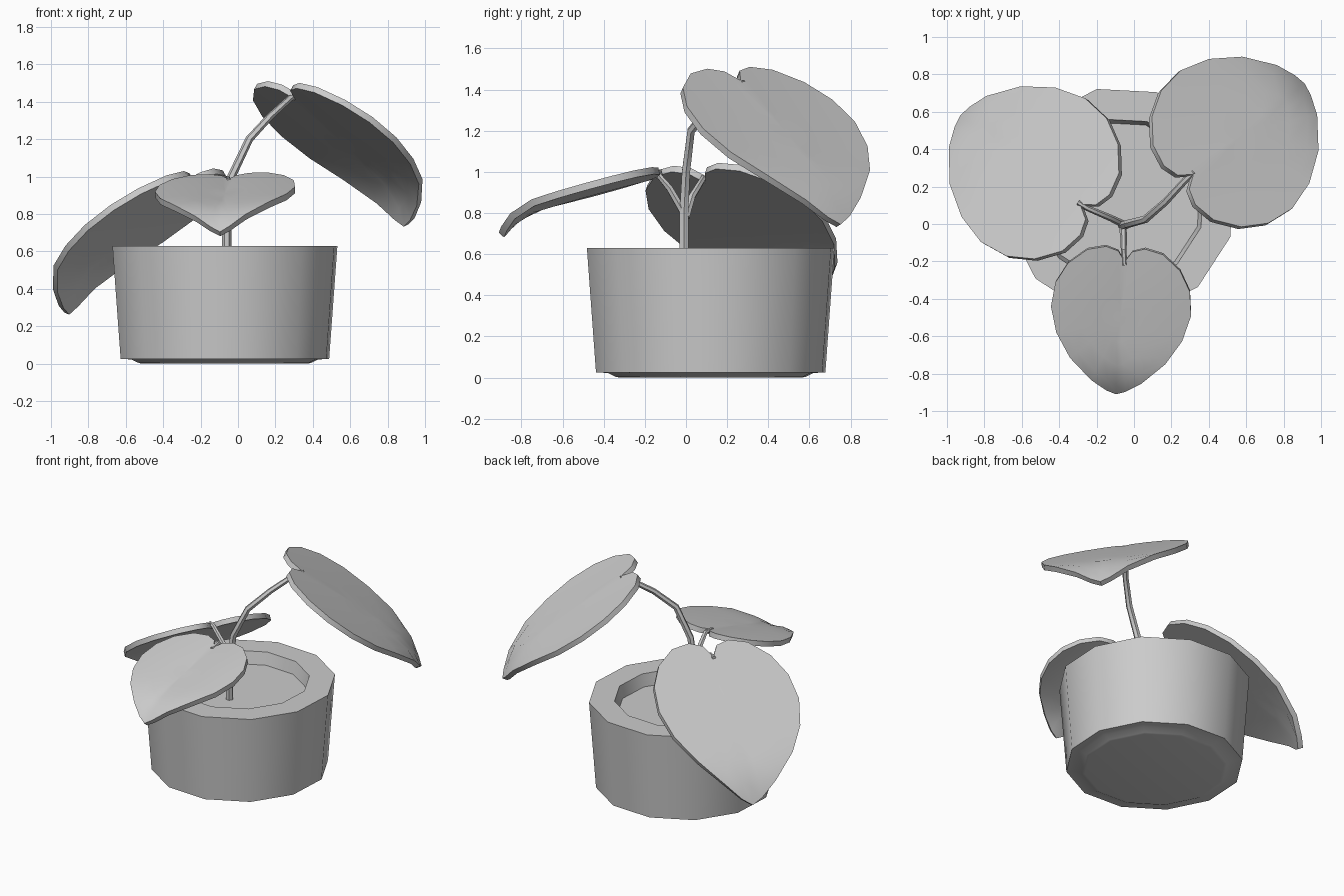
import bpy, bmesh, math
from mathutils import Vector

cube = bpy.data.objects.get("Cube")
if cube:
    bpy.data.objects.remove(cube, do_unlink=True)

# One plain grey for the whole plant
grey = bpy.data.materials.new("plain grey")
grey.use_nodes = True
grey.diffuse_color = (0.6, 0.6, 0.6, 1)
grey.node_tree.nodes["Principled BSDF"].inputs["Base Color"].default_value = (0.6, 0.6, 0.6, 1)


def activate(obj):
    bpy.ops.object.select_all(action='DESELECT')
    obj.select_set(True)
    bpy.context.view_layer.objects.active = obj


def mesh_object(name, bm, angle):
    bmesh.ops.recalc_face_normals(bm, faces=bm.faces)
    mesh = bpy.data.meshes.new(name)
    bm.to_mesh(mesh)
    bm.free()
    mesh.materials.append(grey)
    obj = bpy.data.objects.new(name, mesh)
    bpy.context.collection.objects.link(obj)
    activate(obj)
    bpy.ops.object.shade_smooth_by_angle(angle=math.radians(angle))
    return obj


def revolve(name, profile, centre, sides, turn):
    """Closed lathe of (radius, height) points, capped at both ends."""
    bm = bmesh.new()
    rings = []
    for r, z in profile:
        angles = [turn + math.tau * i / sides for i in range(sides)]
        rings.append([bm.verts.new((centre[0] + r * math.cos(a),
                                    centre[1] + r * math.sin(a), z)) for a in angles])
    for a, b in zip(rings, rings[1:]):
        for i in range(sides):
            j = (i + 1) % sides
            bm.faces.new((a[i], a[j], b[j], b[i]))
    bm.faces.new(rings[0])
    bm.faces.new(rings[-1])
    return mesh_object(name, bm, 40)


# Pot with foot, rim and recessed soil
revolve("pot", [(0.45, 0), (0.47, 0.003), (0.51, 0.022), (0.57, 0.026), (0.615, 0.63),
                (0.45, 0.63), (0.43, 0.545)], (-0.07, 0.12), 12, math.radians(12))


# Stems: bent tubes with a tapering radius
def stem(name, points, thick, thin):
    data = bpy.data.curves.new(name, 'CURVE')
    data.dimensions = '3D'
    data.bevel_depth = 1
    data.bevel_resolution = 1
    data.use_fill_caps = True
    spline = data.splines.new('POLY')
    spline.points.add(len(points) - 1)
    for i, (p, co) in enumerate(zip(spline.points, points)):
        p.co = (*co, 1)
        p.radius = thick + (thin - thick) * i / (len(points) - 1)
    data.materials.append(grey)
    obj = bpy.data.objects.new(name, data)
    bpy.context.collection.objects.link(obj)
    activate(obj)
    bpy.ops.object.convert(target='MESH')
    bpy.ops.object.shade_smooth_by_angle(angle=math.radians(50))


stem("main_stem", [(-0.06, -0.01, 0.53), (-0.06, -0.01, 0.8), (-0.035, 0, 1.0),
                   (0.06, 0.025, 1.2), (0.17, 0.12, 1.32), (0.28, 0.24, 1.42),
                   (0.32, 0.28, 1.43)], 0.026, 0.016)
stem("right_stem", [(-0.06, 0, 0.78), (-0.12, 0.03, 0.88),
                    (-0.25, 0.085, 0.97), (-0.3, 0.115, 0.97)], 0.02, 0.013)
stem("front_stem", [(-0.06, -0.01, 0.8), (-0.055, -0.08, 0.92),
                    (-0.055, -0.14, 0.99), (-0.05, -0.22, 0.98)], 0.02, 0.013)

# Half heart outline from notch to tip: (across, along)
HALF = [(0.05, -0.08), (0.14, -0.11), (0.27, -0.08), (0.4, 0.03), (0.48, 0.18),
        (0.5, 0.36), (0.45, 0.55), (0.34, 0.73), (0.18, 0.89), (0.07, 0.97)]
OUTLINE = [(0, 0)] + HALF + [(0, 1)] + [(-u, v) for u, v in reversed(HALF)]


def leaf(name, notch, heading, slope, width, length, droop, cup, roll):
    """Heart blade running down from its notch, tip curling under."""
    h, s = math.radians(heading), math.radians(slope)
    along = Vector((math.cos(h) * math.cos(s), math.sin(h) * math.cos(s), -math.sin(s)))
    across = Vector((-math.sin(h), math.cos(h), math.tan(math.radians(roll)))).normalized()
    up = along.cross(across).normalized()

    def place(u, v):
        lift = cup * abs(u) * (1 - 1.4 * abs(u)) * width
        drop = droop * (0.25 * v * v + 0.75 * max(0, (v - 0.75) / 0.25) ** 2)
        return Vector(notch) + along * v * length + across * u * width + up * (lift - drop)

    bm = bmesh.new()
    rings = [[bm.verts.new(place(u * k, 0.42 + (v - 0.42) * k)) for u, v in OUTLINE]
             for k in (1, 0.85, 0.6, 0.3)]
    n = len(OUTLINE)
    for a, b in zip(rings, rings[1:]):
        for i in range(n):
            j = (i + 1) % n
            bm.faces.new((a[i], a[j], b[j], b[i]))
    mid = bm.verts.new(place(0, 0.42))
    for i in range(n):
        bm.faces.new((rings[-1][i], rings[-1][(i + 1) % n], mid))
    obj = mesh_object(name, bm, 45)
    mod = obj.modifiers.new("thickness", 'SOLIDIFY')
    mod.thickness = 0.035
    mod.offset = 0
    bpy.ops.object.convert(target='MESH')
    bpy.ops.object.shade_smooth_by_angle(angle=math.radians(45))


leaf("front_leaf", (-0.05, -0.2, 0.97), 266, 14, 0.75, 0.745, 0.1, 0.12, 2)
leaf("right_leaf", (-0.28, 0.1, 0.96), 144, 33, 0.95, 1.04, 0.15, 0, -3)
leaf("left_leaf", (0.31, 0.26, 1.43), 39, 35, 0.95, 1.02, 0.13, -0.03, 2)
